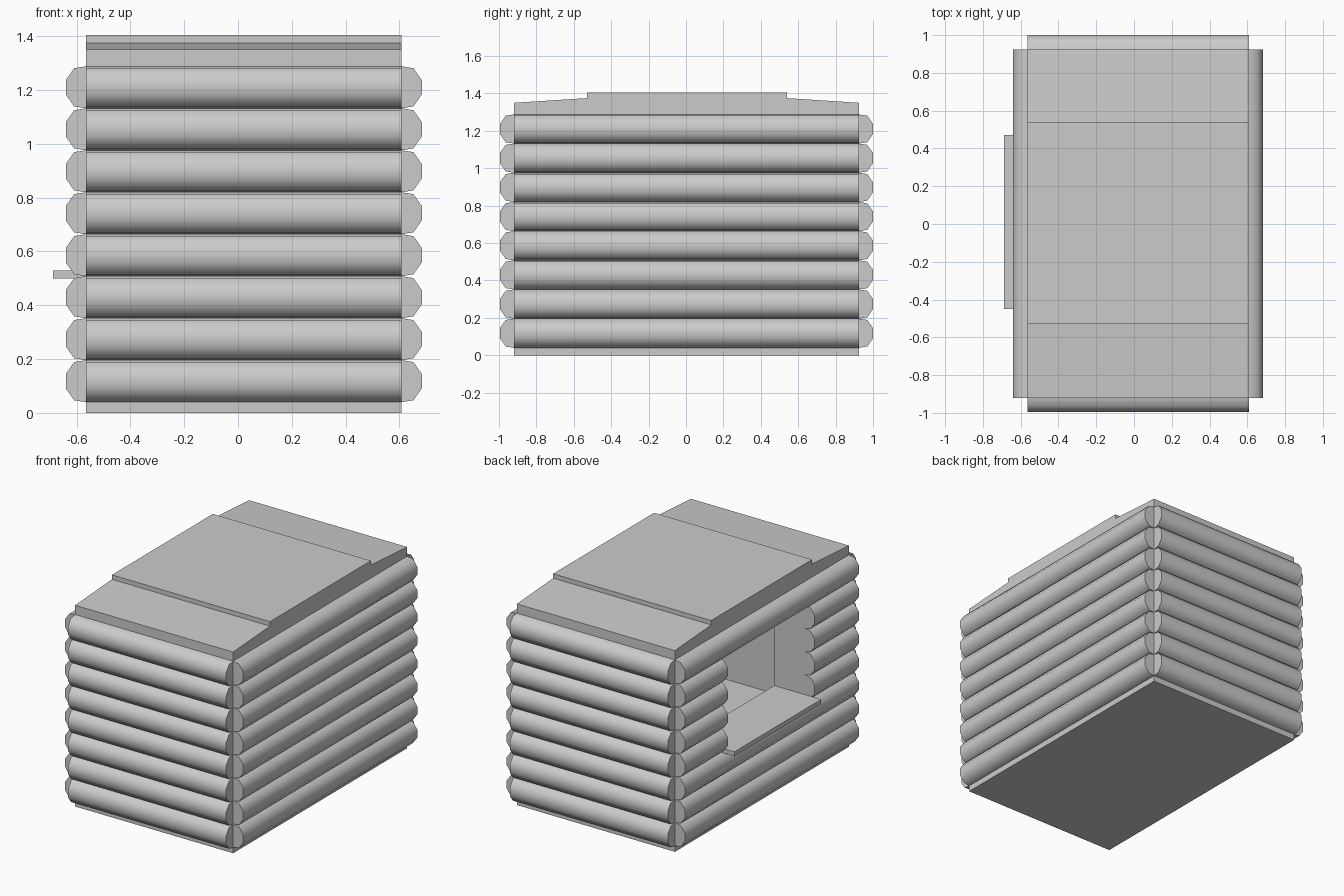
import bpy, bmesh, math
from mathutils import Vector

if "Cube" in bpy.data.objects:
    bpy.data.objects.remove(bpy.data.objects["Cube"])

grey = bpy.data.materials.new("light grey")
grey.use_nodes = True
GREY = (0.6, 0.6, 0.6, 1)
grey.diffuse_color = GREY
grey.node_tree.nodes["Principled BSDF"].inputs["Base Color"].default_value = GREY

# Wall planes, log rows and serving opening
X0, X1, Y0, Y1 = -0.565, 0.608, -0.92, 0.925
BASE, ROW, ROWS, EAVE = 0.04, 0.156, 8, 1.29
OPEN0, OPEN1 = -0.45, 0.47
OPEN_ROWS = range(3, 7)
INNER_X = -0.34


def finish(name, bm):
    bmesh.ops.recalc_face_normals(bm, faces=bm.faces)
    mesh = bpy.data.meshes.new(name)
    bm.to_mesh(mesh)
    bm.free()
    obj = bpy.data.objects.new(name, mesh)
    mesh.materials.append(grey)
    bpy.context.collection.objects.link(obj)
    return obj


def activate(obj):
    bpy.ops.object.select_all(action='DESELECT')
    obj.select_set(True)
    bpy.context.view_layer.objects.active = obj


def prism(name, points, sweep):
    """Extrude a closed outline along a vector."""
    bm = bmesh.new()
    face = bm.faces.new([bm.verts.new(p) for p in points])
    new = bmesh.ops.extrude_face_region(bm, geom=[face])["geom"]
    moved = [v for v in new if isinstance(v, bmesh.types.BMVert)]
    # keep the starting cap so the solid is closed
    bmesh.ops.translate(bm, verts=moved, vec=sweep)
    if face.is_valid is False or len(bm.faces) < len(points) + 2:
        bmesh.ops.holes_fill(bm, edges=bm.edges)
    return finish(name, bm)


def box(name, low, high):
    a, b = Vector(low), Vector(high)
    outline = [(a.x, a.y, a.z), (b.x, a.y, a.z), (b.x, b.y, a.z), (a.x, b.y, a.z)]
    return prism(name, outline, (0, 0, b.z - a.z))


def log(name, start, end, outward, z):
    """Half-round log lying along a wall."""
    half = ROW / 2
    side = [(0.0, half), (0.044, 0.071), (0.075, 0.027)]
    outline = side + [(d, -h) for d, h in reversed(side)]
    start, end, outward = Vector(start), Vector(end), Vector(outward)
    points = [start + outward * d + Vector((0, 0, z + h)) for d, h in outline]
    obj = prism(name, points, end - start)
    activate(obj)
    bpy.ops.object.shade_smooth_by_angle(angle=math.radians(60))


# Hollow cabin body with the opening cut through its thick side wall
body = box("cabin_body", (X0, Y0, 0), (X1, Y1, EAVE))
room = box("room_cutter", (INNER_X, Y0 + 0.02, 0.22), (X1 - 0.02, Y1 - 0.02, EAVE - 0.03))
hatch = box("opening_cutter", (X0 - 0.2, OPEN0, BASE + ROW * OPEN_ROWS.start),
            (INNER_X + 0.1, OPEN1, BASE + ROW * OPEN_ROWS.stop))
for cutter in (room, hatch):
    cutter.hide_render = True
    activate(body)
    mod = body.modifiers.new("cut", 'BOOLEAN')
    mod.operation, mod.solver, mod.object = 'DIFFERENCE', 'EXACT', cutter
    bpy.ops.object.modifier_apply(modifier=mod.name)
    bpy.data.objects.remove(cutter)

# Stacked logs on all four walls
for row in range(ROWS):
    z = BASE + ROW * (row + 0.5)
    n = row + 1
    log(f"front_log_{n}", (X0, Y0, 0), (X1, Y0, 0), (0, -1, 0), z)
    log(f"back_log_{n}", (X0, Y1, 0), (X1, Y1, 0), (0, 1, 0), z)
    log(f"left_log_{n}", (X1, Y0, 0), (X1, Y1, 0), (1, 0, 0), z)
    spans = [(Y0, OPEN0), (OPEN1, Y1)] if row in OPEN_ROWS else [(Y0, Y1)]
    for i, (a, b) in enumerate(spans):
        log(f"right_log_{n}_{i + 1}", (X0, a, 0), (X0, b, 0), (-1, 0, 0), z)

# Serving shelf in the opening
box("serving_shelf", (-0.688, OPEN0, 0.5), (INNER_X, OPEN1, 0.53))

# Roof slab with a raised middle panel
roof = [(Y0, EAVE), (Y0, 1.35), (-0.53, 1.375), (-0.53, 1.405),
        (0.54, 1.405), (0.54, 1.375), (Y1, 1.35), (Y1, EAVE)]
prism("roof", [(X0, y, z) for y, z in roof], (X1 - X0, 0, 0))
